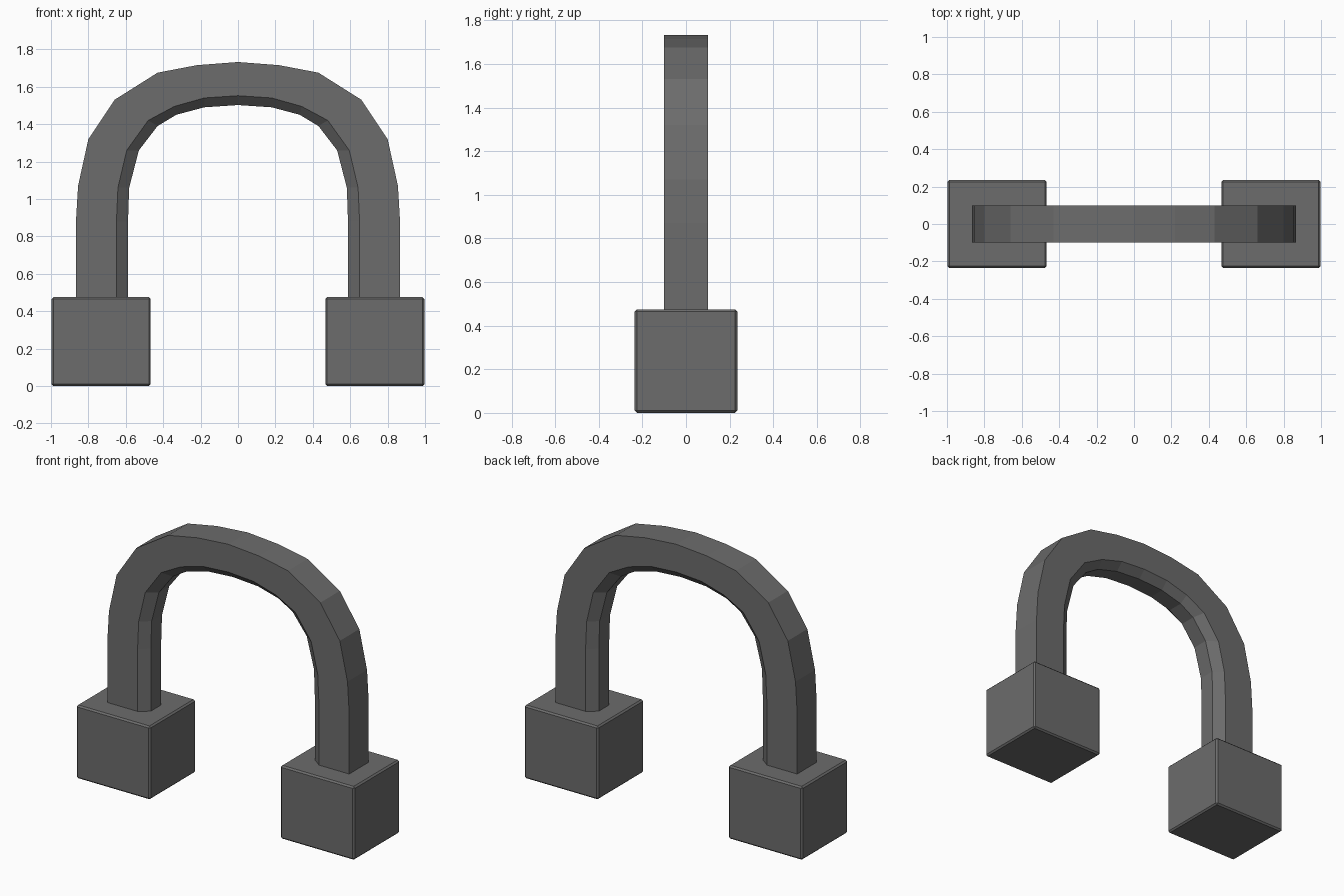
import bpy, bmesh

if "Cube" in bpy.data.objects:
    bpy.data.objects.remove(bpy.data.objects["Cube"])

grey = bpy.data.materials.new("dark_grey")
grey.diffuse_color = (0.15, 0.15, 0.15, 1)
grey.use_nodes = True
grey.node_tree.nodes["Principled BSDF"].inputs["Base Color"].default_value = grey.diffuse_color


def add_object(name, bm):
    bmesh.ops.recalc_face_normals(bm, faces=bm.faces[:])
    mesh = bpy.data.meshes.new(name)
    bm.to_mesh(mesh)
    bm.free()
    mesh.materials.append(grey)
    obj = bpy.data.objects.new(name, mesh)
    bpy.context.collection.objects.link(obj)
    return obj


# Square end blocks with a thin bevel
def end_block(name, side):
    bm = bmesh.new()
    bmesh.ops.create_cube(bm, size=1)
    for v in bm.verts:
        v.co.x = v.co.x * 0.53 + side * 0.732
        v.co.y *= 0.47
        v.co.z = (v.co.z + 0.5) * 0.475
    bmesh.ops.bevel(bm, geom=bm.edges[:], offset=0.01, segments=1,
                    affect='EDGES', profile=0.5)
    add_object(name, bm)


end_block("left_block", -1)
end_block("right_block", 1)

# Arch profiles (x, z), from the foot up to the middle
outer = [(.867, .45), (.867, .87), (.855, 1.07), (.80, 1.32),
         (.66, 1.53), (.43, 1.675), (.22, 1.715), (0, 1.732)]
shoulder = [(.65, .45), (.65, .88), (.642, 1.06), (.595, 1.26),
            (.48, 1.42), (.34, 1.495), (.18, 1.54), (0, 1.552)]
inner = [(.588, .45), (.588, .88), (.582, 1.06), (.53, 1.26),
         (.43, 1.39), (.33, 1.45), (.18, 1.49), (0, 1.502)]


def full(profile):
    return [(-x, z) for x, z in profile] + profile[-2::-1]


# Arched handle: six-sided section with chamfered inner corners
bm = bmesh.new()
rings = []
for o, s, i in zip(full(outer), full(shoulder), full(inner)):
    section = [(o, -.1), (s, -.1), (i, -.053), (i, .053), (s, .1), (o, .1)]
    rings.append([bm.verts.new((p[0], y, p[1])) for p, y in section])
for a, b in zip(rings, rings[1:]):
    for k in range(6):
        n = (k + 1) % 6
        bm.faces.new((a[k], a[n], b[n], b[k]))
bm.faces.new(rings[0])
bm.faces.new(rings[-1])
add_object("arched_handle", bm)
